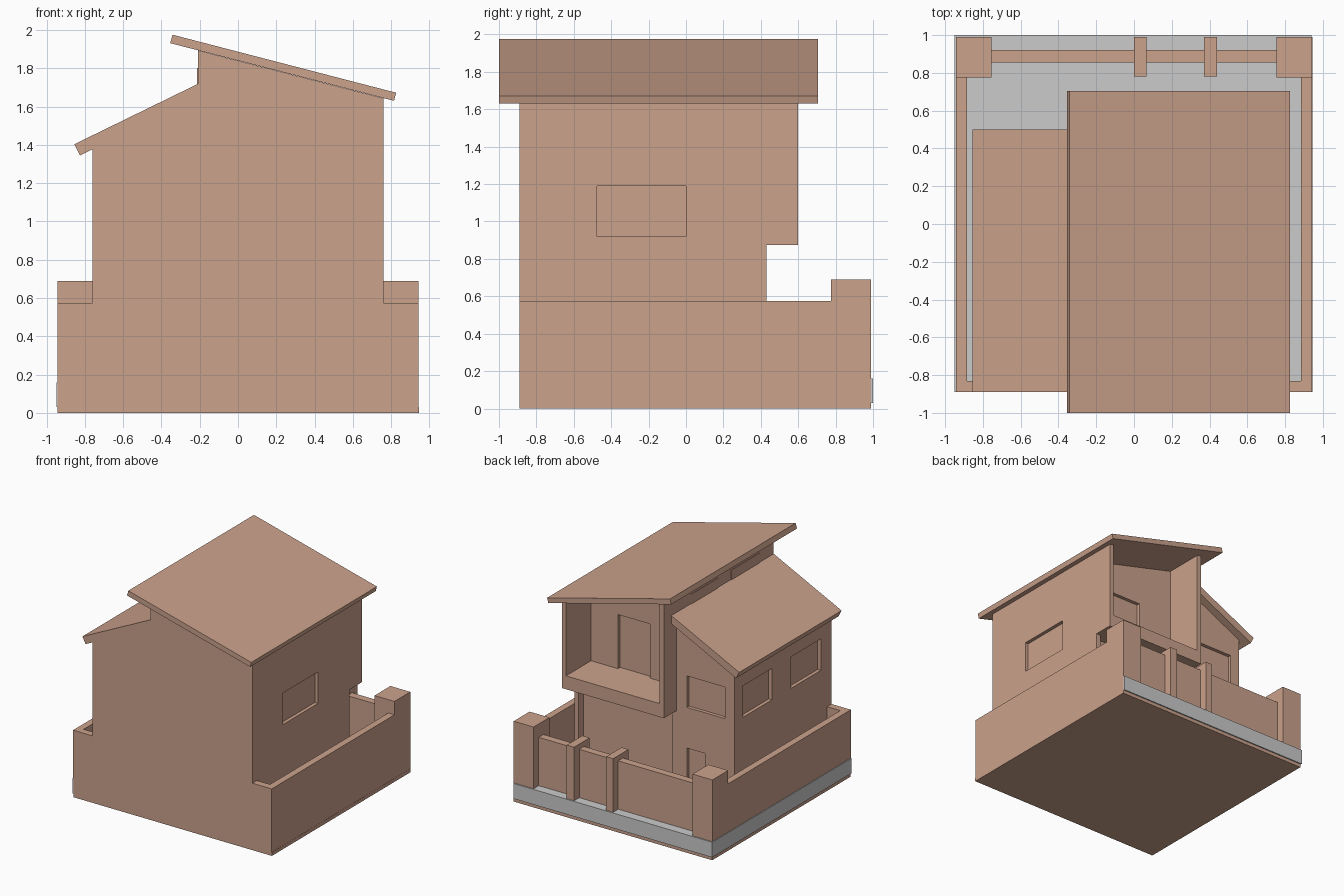
import bpy, bmesh

if "Cube" in bpy.data.objects:
    bpy.data.objects.remove(bpy.data.objects["Cube"])

tan = bpy.data.materials.new("warm_tan")
tan.diffuse_color = (0.60, 0.36, 0.26, 1)
tan.use_nodes = True
tan.node_tree.nodes["Principled BSDF"].inputs["Base Color"].default_value = tan.diffuse_color


def extrude(name, profile, y0, y1, mat=tan):
    """Extrude an (x, z) profile along y into a flat-shaded solid."""
    bm = bmesh.new()
    face = bm.faces.new([bm.verts.new((x, y0, z)) for x, z in profile])
    out = bmesh.ops.extrude_face_region(bm, geom=[face])
    verts = [g for g in out["geom"] if isinstance(g, bmesh.types.BMVert)]
    bmesh.ops.translate(bm, verts=verts, vec=(0, y1 - y0, 0))
    bmesh.ops.recalc_face_normals(bm, faces=bm.faces)
    mesh = bpy.data.meshes.new(name)
    bm.to_mesh(mesh)
    bm.free()
    if mat:
        mesh.materials.append(mat)
    ob = bpy.data.objects.new(name, mesh)
    bpy.context.collection.objects.link(ob)
    return ob


def box(name, x0, x1, y0, y1, z0, z1, mat=tan):
    return extrude(name, [(x0, z0), (x1, z0), (x1, z1), (x0, z1)], y0, y1, mat)


def cut(target, *bounds):
    """Subtract a box from the target and discard the cutter."""
    cutter = box("cutter", *bounds)
    cutter.hide_render = True
    mod = target.modifiers.new("cut", 'BOOLEAN')
    mod.operation, mod.solver, mod.object = 'DIFFERENCE', 'EXACT', cutter
    bpy.context.view_layer.objects.active = target
    bpy.ops.object.modifier_apply(modifier=mod.name)
    bpy.data.objects.remove(cutter)


# Base plate and grey yard slab
box("base_plate", -0.942, 0.945, -0.89, 0.99, 0, 0.03)
box("yard_slab", -0.946, 0.94, -0.885, 1.0, 0.03, 0.16, None)

# House body, full width profile
house = extrude("house_body", [(-0.76, 0.03), (0.76, 0.03), (0.76, 1.643), (-0.21, 1.893),
                               (-0.21, 1.67), (-0.76, 1.395)], -0.89, 0.60)
cut(house, -1.2, -0.21, 0.43, 1.0, -0.2, 2.2)       # shorter left wing
cut(house, -1.2, 1.2, 0.43, 1.0, -0.2, 0.875)       # balcony overhang
cut(house, -0.17, 0.72, 0.36, 0.8, 0.16, 0.875)     # ground floor recess
cut(house, -0.17, 0.72, 0.26, 0.8, 0.99, 2.2)       # balcony recess

# Windows and doors sunk into the walls
d = 0.03
cut(house, 0.76 - d, 0.9, -0.475, 0.0, 0.92, 1.19)          # right window
for y0, y1 in ((-0.08, 0.315), (-0.743, -0.336)):           # left windows
    cut(house, -0.9, -0.76 + d, y0, y1, 0.92, 1.19)
cut(house, -0.67, -0.31, 0.43 - d, 0.55, 0.93, 1.20)        # back window
cut(house, -0.48, -0.31, 0.43 - d, 0.55, 0.16, 0.58)        # back door
cut(house, 0.16, 0.465, 0.26 - d, 0.35, 0.99, 1.455)        # balcony door

# Clerestory panes between the two roofs
for i, (y0, y1) in enumerate(((-0.13, 0.235), (-0.69, -0.31))):
    box(f"clerestory_pane_{i}", -0.214, -0.20, y0, y1, 1.70, 1.80)

# Roofs
extrude("upper_roof", [(-0.342, 1.975), (0.826, 1.672), (0.815, 1.63), (-0.354, 1.931)], -1.0, 0.705)
extrude("lower_roof", [(-0.855, 1.403), (-0.21, 1.718), (-0.21, 1.648), (-0.825, 1.345)], -0.89, 0.50)

# Boundary walls on both sides, with short returns to the house
for side, s in (("left", -1), ("right", 1)):
    xs = sorted((s * 0.885, s * 0.9435))
    box(f"{side}_fence", *xs, -0.89, 0.78, 0.03, 0.575)
    xr = sorted((s * 0.76, s * 0.885))
    box(f"{side}_fence_return", *xr, -0.89, -0.83, 0.03, 0.575)
    xp = sorted((s * 0.755, s * 0.9435))
    box(f"{side}_corner_pillar", *xp, 0.775, 0.99, 0.03, 0.69)

# Grey skirt wraps the left side and back of the slab
box("slab_edge_left", -0.949, -0.94, -0.89, 1.0, 0.03, 0.16, None)

# Gate posts and gates
for i, (x0, x1) in enumerate(((0.0, 0.065), (0.37, 0.44))):
    box(f"gate_post_{i}", x0, x1, 0.78, 0.99, 0.16, 0.62)
for i, (x0, x1) in enumerate(((-0.755, 0.0), (0.065, 0.37), (0.44, 0.755))):
    box(f"gate_{i}", x0, x1, 0.855, 0.92, 0.16, 0.575)
